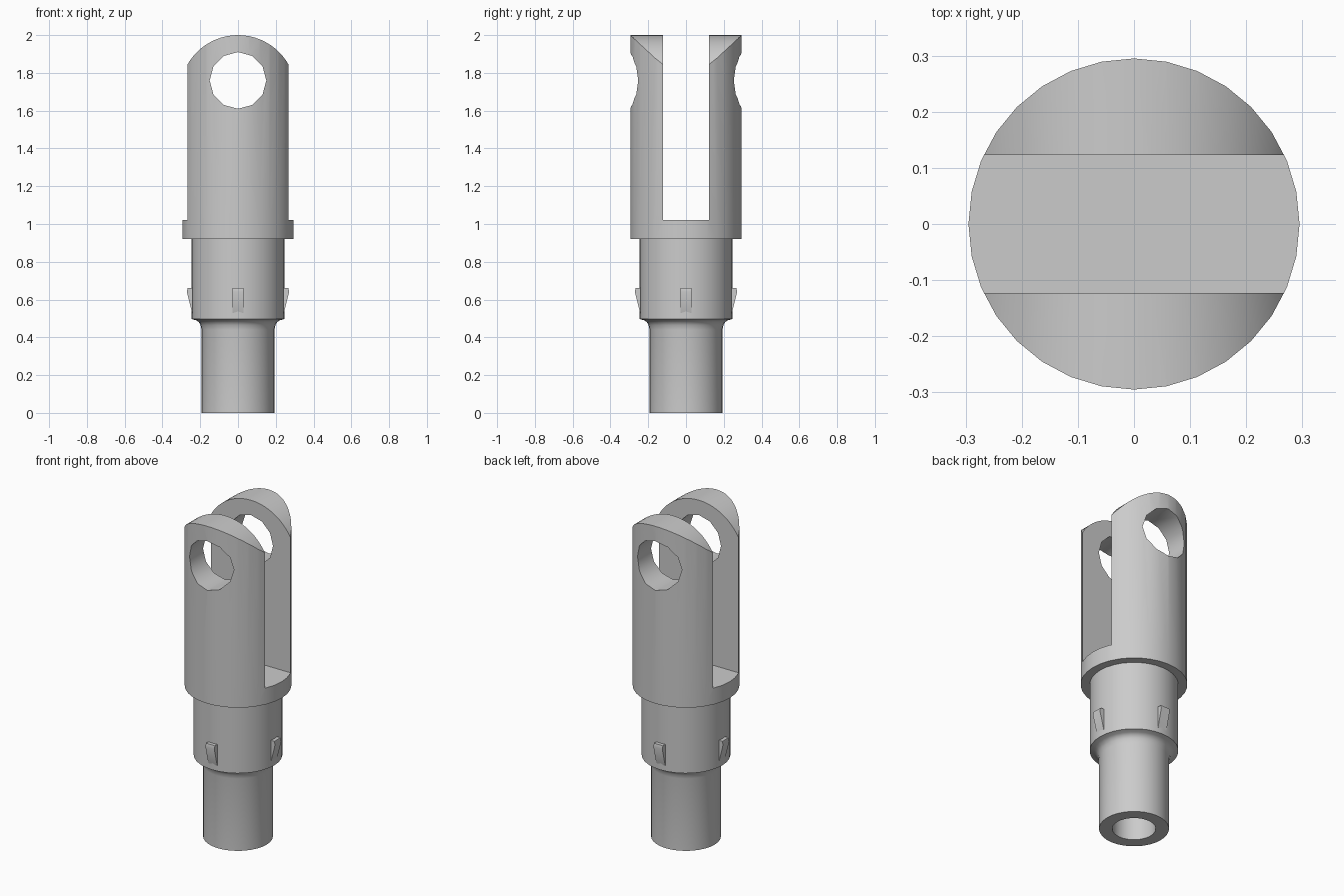
import bpy, bmesh, math

if "Cube" in bpy.data.objects:
    bpy.data.objects.remove(bpy.data.objects["Cube"], do_unlink=True)

grey = bpy.data.materials.new("light grey")
grey.use_nodes = True
colour = (0.6, 0.6, 0.6, 1)
grey.diffuse_color = colour
grey.node_tree.nodes["Principled BSDF"].inputs["Base Color"].default_value = colour


def make(name, bm):
    bmesh.ops.recalc_face_normals(bm, faces=bm.faces)
    mesh = bpy.data.meshes.new(name)
    bm.to_mesh(mesh)
    bm.free()
    mesh.materials.append(grey)
    obj = bpy.data.objects.new(name, mesh)
    bpy.context.collection.objects.link(obj)
    return obj


def lathe(name, profile, sides=32):
    """Revolve (radius, z) points about z; end points on the axis close it."""
    bm = bmesh.new()
    verts = [bm.verts.new((r, 0, z)) for r, z in profile]
    edges = [bm.edges.new(pair) for pair in zip(verts, verts[1:])]
    bmesh.ops.spin(bm, geom=verts + edges, axis=(0, 0, 1), cent=(0, 0, 0),
                   angle=math.tau, steps=sides, use_duplicate=False)
    bmesh.ops.remove_doubles(bm, verts=bm.verts, dist=0.0001)
    return make(name, bm)


def extrude_y(name, outline, half):
    """Extrude an (x, z) outline from y = -half to y = half."""
    bm = bmesh.new()
    face = bm.faces.new([bm.verts.new((x, -half, z)) for x, z in outline])
    new = bmesh.ops.extrude_face_region(bm, geom=[face])["geom"]
    bmesh.ops.translate(bm, vec=(0, 2 * half, 0),
                        verts=[v for v in new if isinstance(v, bmesh.types.BMVert)])
    return make(name, bm)


def arc(radius, z, start, end, steps):
    angles = [math.radians(start + (end - start) * i / steps) for i in range(steps + 1)]
    return [(radius * math.cos(a), z + radius * math.sin(a)) for a in angles]


def cut(target, cutter, operation):
    cutter.hide_render = True
    mod = target.modifiers.new(operation, "BOOLEAN")
    mod.object, mod.operation, mod.solver = cutter, operation, "EXACT"
    bpy.context.view_layer.objects.active = target
    bpy.ops.object.modifier_apply(modifier=mod.name)
    bpy.data.objects.remove(cutter, do_unlink=True)


# Stepped shaft with a blind bore, filleted shoulder and fork blank
body = lathe("fork_body", [
    (0, 0.8), (0.12, 0.8), (0.12, 0), (0.193, 0), (0.193, 0.44),
    (0.198, 0.465), (0.208, 0.482), (0.222, 0.49), (0.245, 0.497),
    (0.245, 0.92), (0.295, 0.92), (0.295, 2.1), (0, 2.1)])

# Rounded fork top, slot and pin hole
cut(body, extrude_y("arch_cutter", [(-0.4, -0.1), (0.4, -0.1), (0.4, 1.692)]
                    + arc(0.308, 1.692, 0, 180, 32) + [(-0.4, 1.692)], 0.5), "INTERSECT")
cut(body, extrude_y("slot_cutter", [(-0.5, 1.02), (0.5, 1.02), (0.5, 2.2), (-0.5, 2.2)],
                    0.123), "DIFFERENCE")
cut(body, extrude_y("hole_cutter", arc(0.15, 1.76, 0, 330, 11), 0.5), "DIFFERENCE")

# Four snap wedges around the shaft
wedge = [(0.22, 0.53), (0.243, 0.53), (0.271, 0.64), (0.266, 0.66), (0.22, 0.66)]
parts = [body]
for i, side in enumerate(("left", "back", "right", "front")):
    clip = extrude_y(side + "_snap_wedge", wedge, 0.03)
    clip.rotation_euler.z = i * math.pi / 2
    parts.append(clip)

# Smooth round walls, crisp edges
bpy.ops.object.select_all(action="DESELECT")
for part in parts:
    part.select_set(True)
bpy.context.view_layer.objects.active = body
bpy.ops.object.shade_smooth_by_angle(angle=math.radians(35))
